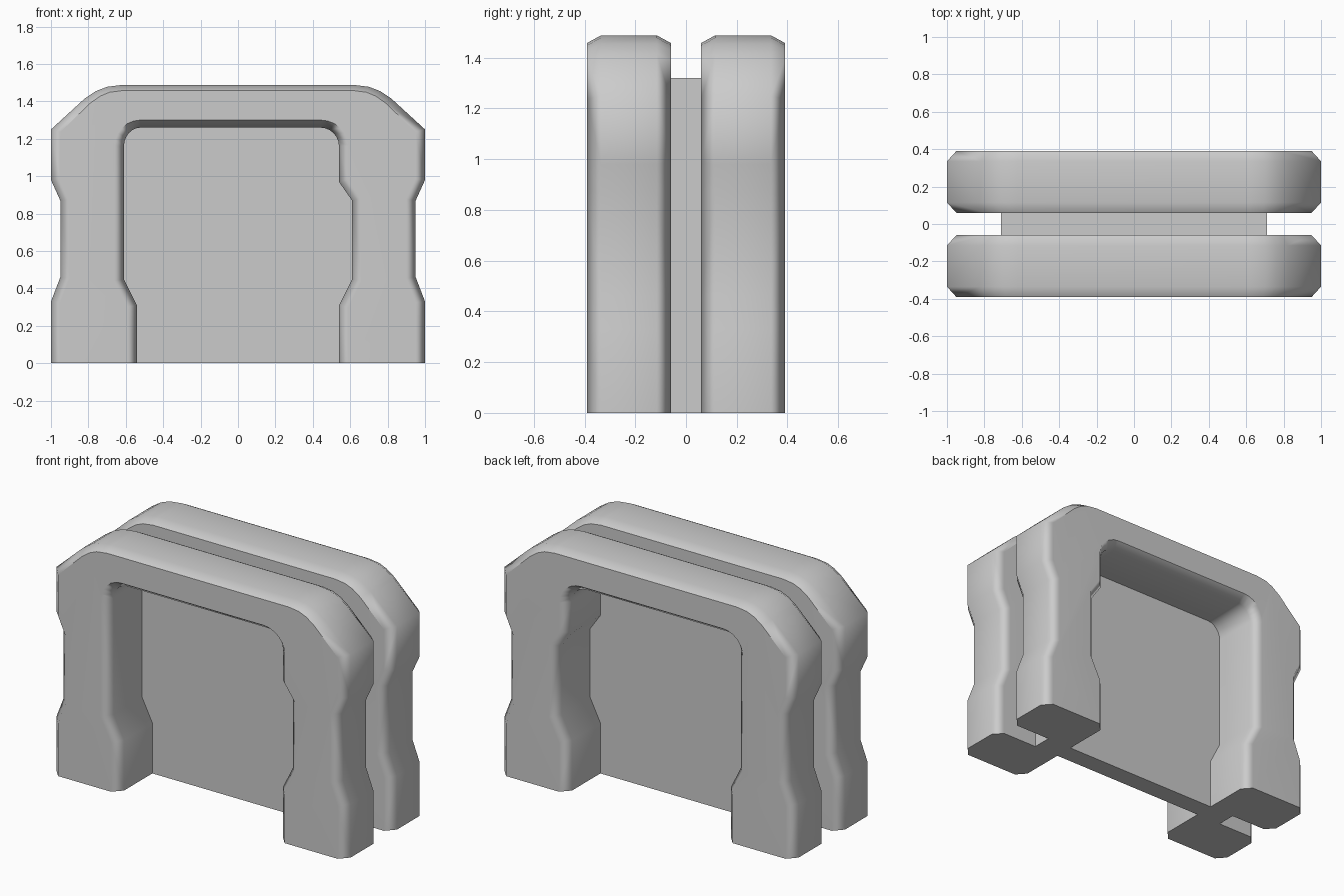
import bpy
import bmesh
from math import cos, sin, radians
from mathutils import Vector

cube = bpy.data.objects.get("Cube")
if cube:
    bpy.data.objects.remove(cube, do_unlink=True)

grey = bpy.data.materials.new("plain grey")
grey.use_nodes = True
colour = (0.6, 0.6, 0.6, 1)
grey.diffuse_color = colour
grey.node_tree.nodes["Principled BSDF"].inputs["Base Color"].default_value = colour


def corner(cx, cz, rx, rz, start, end, steps=6):
    """Points on an elliptical arc."""
    angles = [radians(start + (end - start) * i / steps) for i in range(steps + 1)]
    return [(cx + rx * cos(a), cz + rz * sin(a)) for a in angles]


def inset(path, dx, dz):
    """Shift an open path to its left by dx sideways and dz upright."""
    pts = [Vector(p) for p in path]
    result = []
    for i, p in enumerate(pts):
        a = p - pts[i - 1] if i else Vector((0, pts[1].y - p.y))
        b = pts[i + 1] - p if i < len(pts) - 1 else a
        na, nb = (Vector((-d.y, d.x)).normalized() for d in (a, b))
        n = (na + nb) / (1 + na.dot(nb))
        result.append((p.x + n.x * dx, p.y + n.y * dz))
    return result


def finish(name, bm):
    bmesh.ops.recalc_face_normals(bm, faces=bm.faces)
    mesh = bpy.data.meshes.new(name)
    bm.to_mesh(mesh)
    bm.free()
    mesh.materials.append(grey)
    obj = bpy.data.objects.new(name, mesh)
    bpy.context.collection.objects.link(obj)
    return obj


# Outer outline, up the left leg, over the top and down the right leg
side = [(1, 0), (1, 0.33), (0.95, 0.46), (0.95, 0.87), (1, 0.98), (1, 1.25)]
shoulder = [(0.82, 1.415), (0.76, 1.455), (0.7, 1.478), (0.62, 1.488)]
half = side + shoulder
outer = half + [(-x, z) for x, z in reversed(half)]

# Opening outline, from the right foot to the left foot
opening = [(-0.54, 0), (-0.54, 0.31), (-0.61, 0.45)]
opening += corner(-0.52, 1.16, 0.09, 0.1, 180, 90)
opening += corner(0.44, 1.16, 0.1, 0.1, 90, 0)
opening += [(0.54, 0.97), (0.61, 0.87), (0.61, 0.45), (0.54, 0.31), (0.54, 0)]

# Cross-sections: depth, outer chamfer, opening chamfer
stations = [(0.06, 1, 0), (0.115, 0, 0), (0.335, 0, 0), (0.39, 1, 1)]


def arch(name, direction):
    bm = bmesh.new()
    rings = []
    for y, o, i in stations:
        loop = inset(outer, 0.05 * o, 0.03 * o) + inset(opening, 0.05 * i, 0.04 * i)
        rings.append([bm.verts.new((x, direction * y, z)) for x, z in loop])
    for r, s in zip(rings, rings[1:]):
        for k in range(len(r)):
            j = (k + 1) % len(r)
            bm.faces.new((r[k], r[j], s[j], s[k]))
    bm.faces.new(rings[0])
    bm.faces.new(rings[-1])
    obj = finish(name, bm)
    bpy.ops.object.select_all(action="DESELECT")
    obj.select_set(True)
    bpy.context.view_layer.objects.active = obj
    bpy.ops.object.shade_smooth_by_angle(angle=radians(50))
    weighted = obj.modifiers.new("weighted normals", "WEIGHTED_NORMAL")
    weighted.keep_sharp = True


arch("front_arch", -1)
arch("back_arch", 1)

# Panel between the arches
bm = bmesh.new()
bmesh.ops.create_cube(bm, size=1)
for v in bm.verts:
    v.co = (v.co.x * 1.42, v.co.y * 0.12, (v.co.z + 0.5) * 1.32)
finish("centre_panel", bm)
